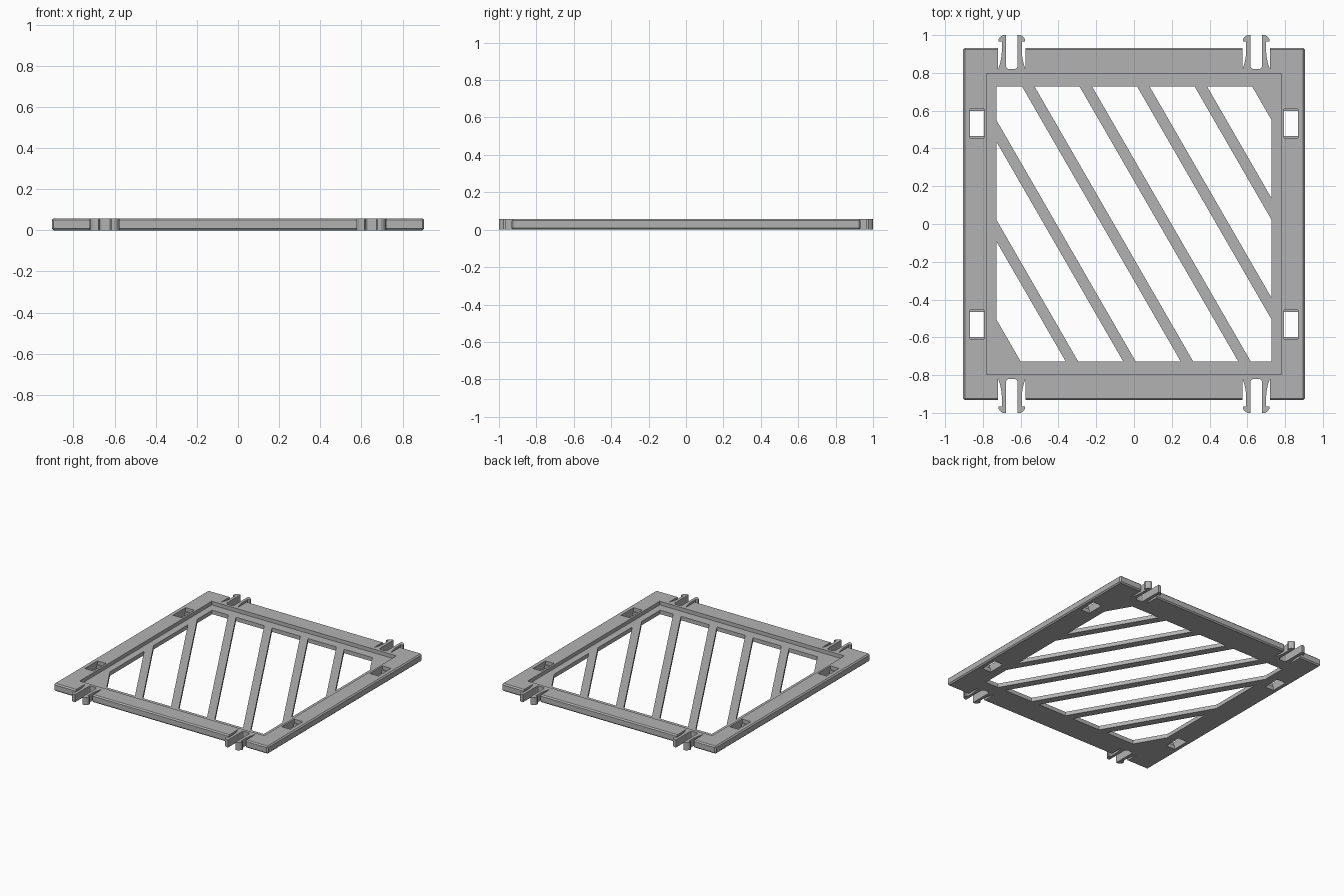
import bpy
import bmesh
from mathutils import Vector

cube = bpy.data.objects.get("Cube")
if cube:
    bpy.data.objects.remove(cube, do_unlink=True)

HEIGHT = 0.058      # full panel thickness
FLOOR = 0.03        # level of the recessed grille
HALF_X, HALF_Y = 0.905, 0.933
SIGNS = (-1, 1)

grey = bpy.data.materials.new("plain_grey")
grey.use_nodes = True
colour = (0.45, 0.45, 0.45, 1)
grey.diffuse_color = colour
grey.node_tree.nodes["Principled BSDF"].inputs["Base Color"].default_value = colour


def make_object(name, bm):
    bmesh.ops.recalc_face_normals(bm, faces=bm.faces[:])
    mesh = bpy.data.meshes.new(name)
    bm.to_mesh(mesh)
    bm.free()
    mesh.materials.append(grey)
    obj = bpy.data.objects.new(name, mesh)
    bpy.context.collection.objects.link(obj)
    return obj


def add_box(bm, x0, x1, y0, y1, z0, z1):
    made = bmesh.ops.create_cube(bm, size=1)["verts"]
    bmesh.ops.scale(bm, vec=(x1 - x0, y1 - y0, z1 - z0), verts=made)
    bmesh.ops.translate(bm, vec=((x0 + x1) / 2, (y0 + y1) / 2, (z0 + z1) / 2), verts=made)


def raise_faces(bm, height):
    made = bmesh.ops.extrude_face_region(bm, geom=bm.faces[:])["geom"]
    verts = [g for g in made if isinstance(g, bmesh.types.BMVert)]
    bmesh.ops.translate(bm, vec=(0, 0, height), verts=verts)


def cut(target, bm, name):
    cutter = make_object(name, bm)
    cutter.hide_render = True
    mod = target.modifiers.new(name, "BOOLEAN")
    mod.operation = "DIFFERENCE"
    mod.solver = "EXACT"
    mod.object = cutter
    bpy.context.view_layer.objects.active = target
    bpy.ops.object.modifier_apply(modifier=mod.name)
    bpy.data.objects.remove(cutter, do_unlink=True)


# Chamfered base plate
bm = bmesh.new()
add_box(bm, -HALF_X, HALF_X, -HALF_Y, HALF_Y, 0, HEIGHT)
bmesh.ops.bevel(bm, geom=bm.edges[:], offset=0.009, segments=1, affect="EDGES")
panel = make_object("frame_panel", bm)

# Shallow recess inside the border
bm = bmesh.new()
add_box(bm, -0.78, 0.78, -0.798, 0.798, FLOOR, 0.2)
cut(panel, bm, "recess_cutter")

# Slanted openings: slice a rectangle along the bar edges and drop the bars
SLANT = 0.577
PITCH, BAR_WIDTH, FIRST = 0.3045, 0.066, -1.02
bm = bmesh.new()
bm.faces.new([bm.verts.new((x, y, -0.1)) for x, y in
              ((-0.728, -0.728), (0.728, -0.728), (0.728, 0.728), (-0.728, 0.728))])
edges = [FIRST + PITCH * i for i in range(7)]
edges += [FIRST + PITCH * i - BAR_WIDTH for i in range(1, 8)]
for c in edges:
    bmesh.ops.bisect_plane(bm, geom=bm.verts[:] + bm.edges[:] + bm.faces[:],
                           plane_co=(c, 0, 0), plane_no=(1, SLANT, 0))


def is_bar(face):
    centre = face.calc_center_median()
    along = centre.x + SLANT * centre.y - FIRST
    return not (0 < along < 7 * PITCH - BAR_WIDTH) or along % PITCH > PITCH - BAR_WIDTH


bmesh.ops.delete(bm, geom=[f for f in bm.faces if is_bar(f)], context="FACES")
raise_faces(bm, 0.3)
cut(panel, bm, "opening_cutter")

# Latch windows: narrow below, wider above a small ledge at each end
for low, high, margin in ((-0.1, 0.1, 0.01), (FLOOR, 0.2, 0)):
    bm = bmesh.new()
    for sx in SIGNS:
        for sy in SIGNS:
            xs = sorted((sx * 0.795, sx * 0.868))
            ys = sorted((sy * (0.456 + margin), sy * (0.608 - margin)))
            add_box(bm, *xs, *ys, low, high)
    cut(panel, bm, "window_cutter")

# Notches in the front and back borders for the clips
CLIP_X, NOTCH_HALF, NOTCH_Y = 0.647, 0.072, 0.82
bm = bmesh.new()
for sx in SIGNS:
    for sy in SIGNS:
        ys = sorted((sy * NOTCH_Y, sy * 1.1))
        add_box(bm, sx * CLIP_X - NOTCH_HALF, sx * CLIP_X + NOTCH_HALF, *ys, -0.1, 0.2)
cut(panel, bm, "notch_cutter")

# Snap clips: two mirrored hooked prongs per notch
PRONG = [(0.016, NOTCH_Y), (0.026, 0.825), (0.031, 0.836), (0.031, 1.0), (0.047, 1.0),
         (0.06, 0.992), (0.071, 0.977), (0.071, 0.966), (0.053, 0.966), (0.053, 0.91),
         (0.056, 0.88), (0.062, 0.85), (NOTCH_HALF, NOTCH_Y)]
for sy, end in ((-1, "front"), (1, "back")):
    for sx, side in ((-1, "right"), (1, "left")):
        bm = bmesh.new()
        for mirror in SIGNS:
            bm.faces.new([bm.verts.new((sx * CLIP_X + mirror * u, sy * v, 0))
                          for u, v in PRONG])
        raise_faces(bm, HEIGHT)
        make_object(f"{end}_{side}_clip", bm)
